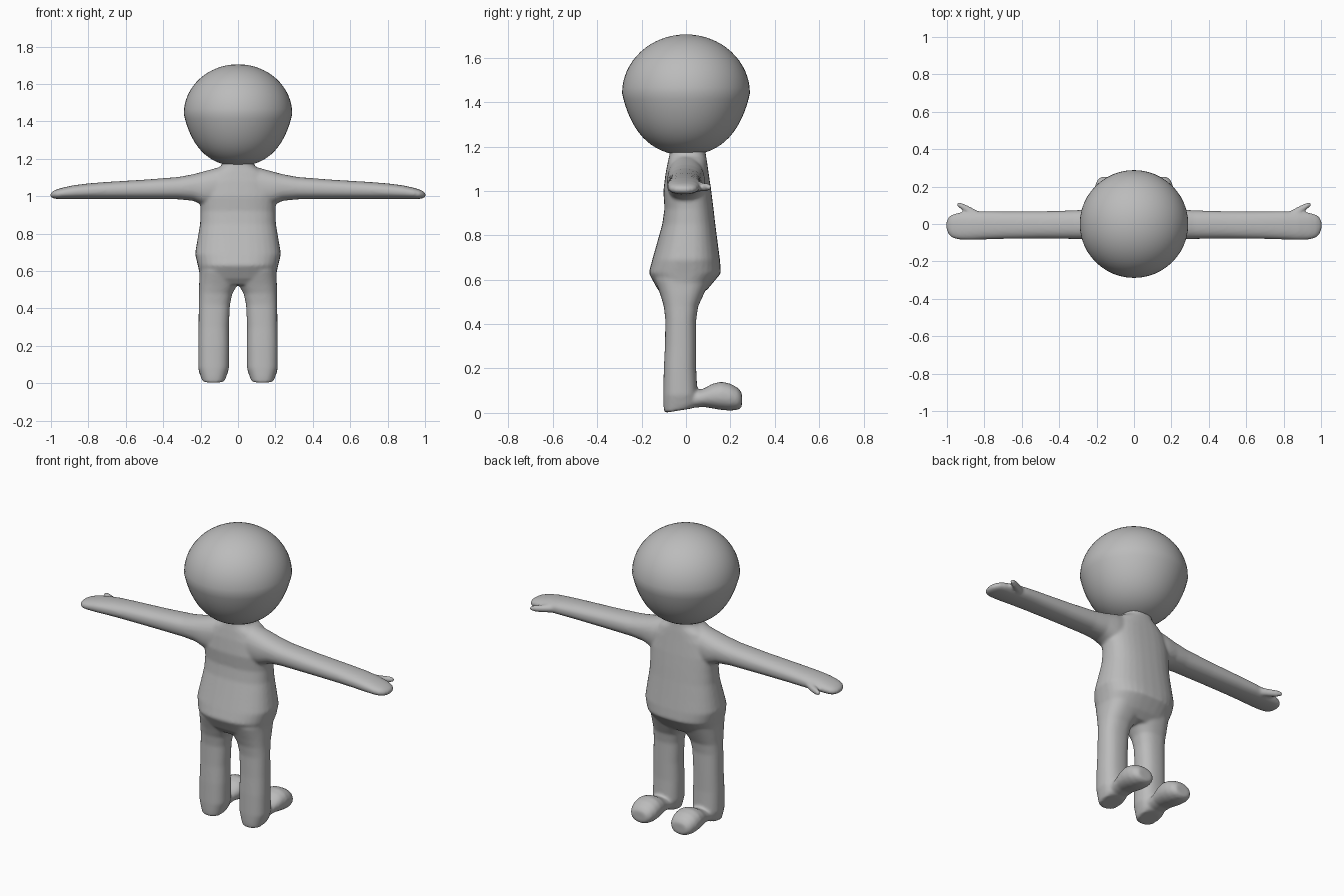
import bpy, bmesh, math
from mathutils import Vector

grey = bpy.data.materials.new("plain grey")
grey.diffuse_color = (0.5, 0.5, 0.5, 1)
SIDES = 32


def loft(bm, rings, axis, power=2.0, slope=0.0, mirror=False):
    """Closed tube through rings (t, a0, a1, b0, b1) across an axis.
    a/b are the bounds on the two other axes; slope tilts the first ring."""
    for s in ((1, -1) if mirror else (1,)):
        loops = []
        for i, (t, a0, a1, b0, b1) in enumerate(rings):
            loop = []
            for k in range(SIDES):
                u = 2 * math.pi * k / SIDES
                c, n = math.cos(u), math.sin(u)
                a = (a0 + a1) / 2 + (a1 - a0) / 2 * math.copysign(abs(c) ** (2 / power), c)
                b = (b0 + b1) / 2 + (b1 - b0) / 2 * math.copysign(abs(n) ** (2 / power), n)
                if axis == "x":
                    p = (t, a, b)
                elif axis == "y":
                    p = (a, t, b)
                else:
                    p = (a, b, t + (slope * (b - b0) if i == 0 else 0))
                loop.append(bm.verts.new((p[0] * s, p[1], p[2])))
            loops.append(loop)
        faces = [bm.faces.new(loops[0]), bm.faces.new(loops[-1])]
        for lo, hi in zip(loops, loops[1:]):
            for k in range(SIDES):
                j = (k + 1) % SIDES
                faces.append(bm.faces.new((lo[k], lo[j], hi[j], hi[k])))
        bmesh.ops.recalc_face_normals(bm, faces=faces)


def finish(name, bm):
    mesh = bpy.data.meshes.new(name)
    bm.to_mesh(mesh)
    bm.free()
    mesh.materials.append(grey)
    mesh.shade_smooth()
    ob = bpy.data.objects.new(name, mesh)
    bpy.context.collection.objects.link(ob)
    return ob


bm = bmesh.new()

# torso: z, x bounds, y bounds
torso = [(0.525, -.17, .17, -.10, .06), (0.56, -.20, .20, -.13, .10),
         (0.63, -.215, .215, -.168, .158), (0.69, -.23, .23, -.152, .153),
         (0.75, -.22, .22, -.135, .145), (0.85, -.203, .203, -.107, .132),
         (0.92, -.20, .20, -.097, .124), (1.00, -.205, .205, -.102, .114),
         (1.08, -.19, .19, -.092, .102), (1.13, -.145, .145, -.082, .095),
         (1.16, -.09, .09, -.075, .09), (1.21, -.075, .075, -.07, .085)]
loft(bm, torso, "z", 2.5)

# arms: x, y bounds, z bounds
arm = [(0.00, -.08, .08, .96, 1.155), (0.10, -.085, .085, .93, 1.155),
       (0.18, -.085, .085, .95, 1.133), (0.24, -.082, .078, .975, 1.117),
       (0.32, -.08, .073, .983, 1.102), (0.50, -.078, .068, .984, 1.088),
       (0.70, -.080, .067, .985, 1.076), (0.80, -.083, .068, .985, 1.068),
       (0.88, -.086, .064, .985, 1.058), (0.94, -.083, .060, .985, 1.045),
       (0.975, -.073, .050, .985, 1.034), (0.993, -.055, .036, .990, 1.024),
       (1.004, -.025, .012, .998, 1.014)]
loft(bm, arm, "x", 2.3, mirror=True)

# thumbs
thumb = [(0.80, .00, .05, 1.00, 1.045), (0.85, .025, .078, .997, 1.043),
         (0.89, .052, .099, .997, 1.038), (0.92, .076, .112, .999, 1.035),
         (0.94, .090, .116, 1.003, 1.031), (0.948, .098, .110, 1.010, 1.024)]
loft(bm, thumb, "x", mirror=True)

# legs: z, x bounds, y bounds
leg = [(0.00, .072, .19, -.098, .03), (0.035, .062, .20, -.102, .05),
       (0.08, .048, .213, -.103, .052), (0.20, .047, .213, -.100, .046),
       (0.30, .049, .211, -.095, .046), (0.42, .043, .210, -.093, .046),
       (0.48, .030, .208, -.100, .055), (0.53, .00, .208, -.115, .078),
       (0.60, -.02, .205, -.14, .11), (0.68, .02, .19, -.12, .11)]
loft(bm, leg, "z", 2.4, slope=0.16, mirror=True)

# feet: y, x bounds, z bounds
foot = [(-.04, .07, .19, .025, .085), (0.05, .068, .192, .024, .100),
        (0.08, .065, .197, .027, .110), (0.12, .056, .206, .020, .132),
        (0.16, .051, .211, .013, .141), (0.20, .053, .209, .010, .132),
        (0.235, .065, .197, .014, .112), (0.252, .085, .177, .026, .090)]
loft(bm, foot, "y", 2.2, mirror=True)

# fuse the limbs into one soft skin
body = finish("body", bm)
skin = body.modifiers.new("fuse", "REMESH")
skin.mode = "VOXEL"
skin.voxel_size = 0.008
skin.use_smooth_shade = True
soft = body.modifiers.new("soften", "SMOOTH")
soft.factor = 0.5
soft.iterations = 8

# head: round on top, slightly drawn in toward the neck
bm = bmesh.new()
bmesh.ops.create_uvsphere(bm, u_segments=48, v_segments=32, radius=1)
for v in bm.verts:
    x, y, z = v.co
    pinch = 1 - 0.05 * max(0, -z) * (1 + z) * 4
    v.co = Vector((x * .29 * pinch, y * .288 * pinch, 1.44 + z * (.265 if z > 0 else .28)))
finish("head", bm)
